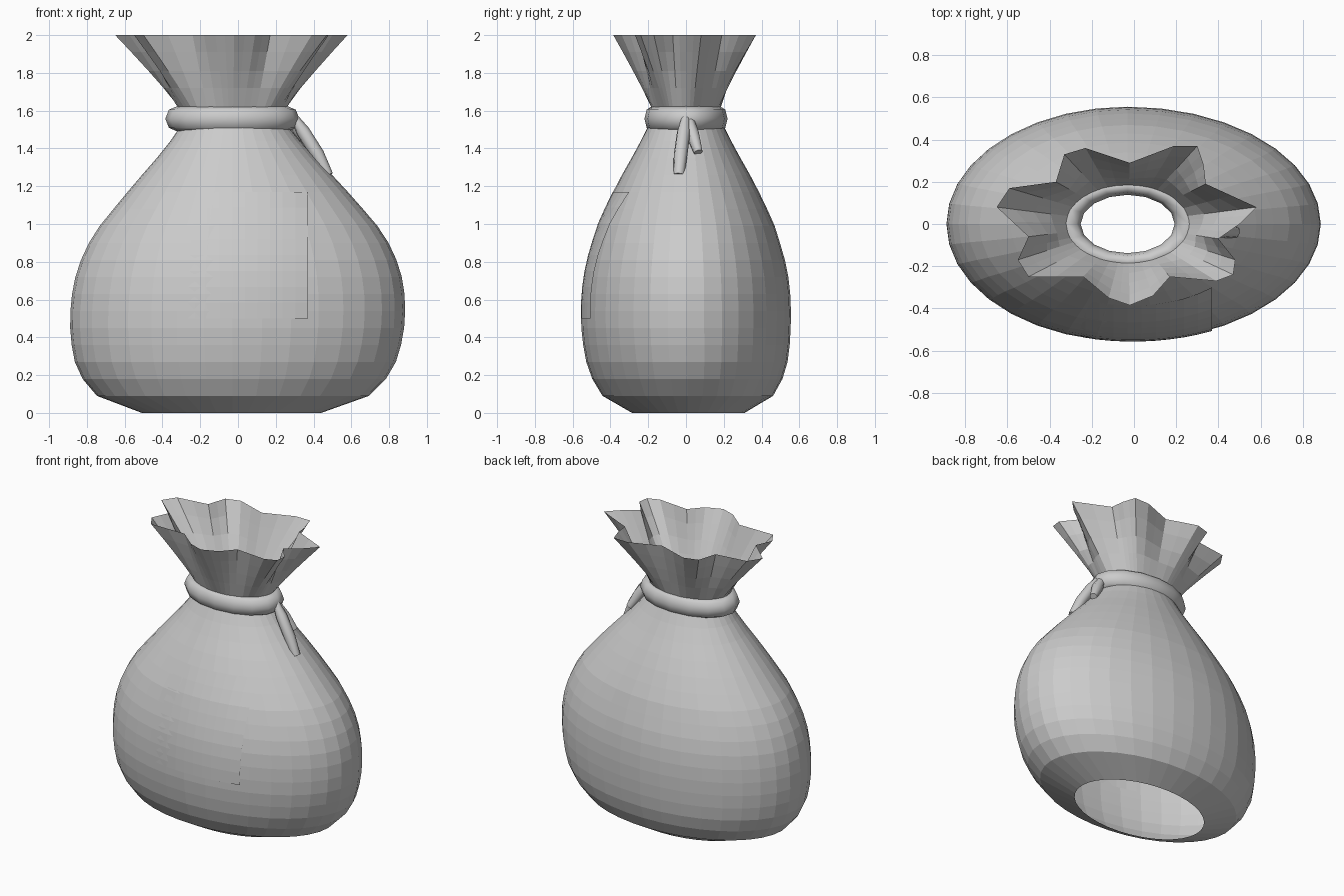
import bpy, math
from mathutils import Vector

cube = bpy.data.objects.get("Cube")
if cube:
    bpy.data.objects.remove(cube, do_unlink=True)

# One cloth colour for everything
cloth = bpy.data.materials.new("grey_cloth")
cloth.use_nodes = True
grey = (0.6, 0.6, 0.6, 1)
cloth.diffuse_color = grey
cloth.node_tree.nodes["Principled BSDF"].inputs["Base Color"].default_value = grey

AXIS_X = -0.03  # the neck and the gathering sit slightly off centre


def loft(name, rings, closed=True, loop=False, caps=False, smooth=False):
    """Skin a list of point rings; loop also joins the last ring to the first."""
    n, m = len(rings[0]), len(rings)
    verts = [p for ring in rings for p in ring]
    faces = []
    for r in range(m if loop else m - 1):
        a, b = r * n, (r + 1) % m * n
        for i in range(n if closed else n - 1):
            j = (i + 1) % n
            faces.append((a + i, a + j, b + j, b + i))
    if caps:
        faces += [tuple(reversed(range(n))), tuple(range((m - 1) * n, m * n))]
    mesh = bpy.data.meshes.new(name)
    mesh.from_pydata(verts, [], faces)
    mesh.materials.append(cloth)
    mesh.polygons.foreach_set("use_smooth", [smooth] * len(faces))
    mesh.update()
    obj = bpy.data.objects.new(name, mesh)
    bpy.context.collection.objects.link(obj)
    return obj


def angles(count):
    return [math.tau * i / count for i in range(count)]


# Sack body: oval rings, open at the base and at the neck
STEP = 0.09
WIDTHS = [.475, .72, .803, .85, .872, .884, .886, .88, .864, .835,
          .793, .735, .66, .583, .503, .42, .343, .275]


def section(z):
    """Reach to -x and +x from the axis, centre y and half depth at a height."""
    k = min(int(z / STEP), len(WIDTHS) - 2)
    f = z / STEP - k
    width = WIDTHS[k] * (1 - f) + WIDTHS[k + 1] * f
    lean = 0.004 - 0.03 * ((z - 0.85) / 0.75) ** 2 - AXIS_X
    depth = width * (0.627 + 0.13 * max(0, z - 0.9))
    return width - lean, width + lean, 0.012 * max(0, 1 - z / 0.45), depth


def oval(z, count=36):
    low, high, cy, depth = section(z)
    return [(AXIS_X + (high if math.cos(a) > 0 else low) * math.cos(a),
             cy + depth * math.sin(a), z) for a in angles(count)]


loft("sack_body", [oval(i * STEP) for i in range(len(WIDTHS))])

# Gathered ruffle: a round funnel whose folds deepen towards a seven-lobed rim
RIM = [(.58, .08), (.34, .19), (.33, .28), (.30, .37), (.19, .37), (-.02, .29),
       (-.23, .36), (-.33, .33), (-.37, .20), (-.59, .17), (-.65, .08),
       (-.50, -.06), (-.55, -.17), (-.50, -.25), (-.24, -.25), (-.12, -.35),
       (-.02, -.385), (.09, -.34), (.17, -.25), (.39, -.27), (.47, -.24),
       (.48, -.17), (.40, -.07), (.50, 0)]
rim_points = []
for here, after in zip(RIM, RIM[1:] + RIM[:1]):
    p, q = Vector((*here, 2)), Vector((*after, 2))
    rim_points += [p, (p + q) / 2]


def ruffle_ring(z):
    t = max(0, (z - 1.62) / 0.38)
    fold = t ** 1.2
    ring = []
    for rim in rim_points:
        a = math.atan2(rim.y / 0.62, rim.x - AXIS_X)
        rx, ry = 0.29 + 0.21 * t, 0.185 + 0.125 * t
        full_x, full_y = AXIS_X + 0.5 * math.cos(a), 0.31 * math.sin(a)
        ring.append((AXIS_X + rx * math.cos(a) + fold * (rim.x - full_x),
                     ry * math.sin(a) + fold * (rim.y - full_y), z))
    return ring


loft("sack_ruffle", [ruffle_ring(z) for z in (1.53, 1.62, 1.72, 1.81, 1.91, 2)])

# Rope tied round the neck
rope = []
for a in angles(16):
    ring = []
    for b in angles(8):
        r = 0.289 + 0.066 * math.cos(b)
        ring.append((AXIS_X + r * math.cos(a), 0.62 * r * math.sin(a),
                     1.557 + 0.068 * math.sin(b)))
    rope.append(ring)
loft("neck_rope", rope, loop=True, smooth=True)


# Loose rope ends hanging on the left side
def rope_end(name, path):
    pts = [Vector(p[:3]) for p in path]
    rings = []
    for i, p in enumerate(pts):
        way = pts[min(i + 1, len(pts) - 1)] - pts[max(i - 1, 0)]
        turn = way.to_track_quat("Z", "Y")
        r = path[i][3]
        rings.append([p + turn @ Vector((r * math.cos(a), r * math.sin(a), 0))
                      for a in angles(8)])
    obj = loft(name, rings, caps=True, smooth=True)
    for face in obj.data.polygons[-2:]:
        face.use_smooth = False


rope_end("long_rope_end", [(.29, 0, 1.575, .02), (.345, -.012, 1.49, .036),
                           (.42, -.028, 1.37, .037), (.475, -.038, 1.257, .03)])
rope_end("short_rope_end", [(.28, .01, 1.56, .03), (.335, .035, 1.475, .036),
                            (.39, .065, 1.38, .024)])

# Thin front patch following the cloth, sinking into it towards the right side
patch = []
for row in range(9):
    z = 0.5 + 0.67 * row / 8
    low, high, cy, depth = section(z)
    line = []
    for col in range(13):
        u = col / 12
        x = -0.43 + 0.8 * u
        reach = (x - AXIS_X) / (high if x > AXIS_X else low)
        y = cy - depth * math.sqrt(1 - reach ** 2)
        line.append((x, y + 0.004 - 0.012 * u, z))
    patch.append(line)
loft("front_patch", patch, closed=False)
